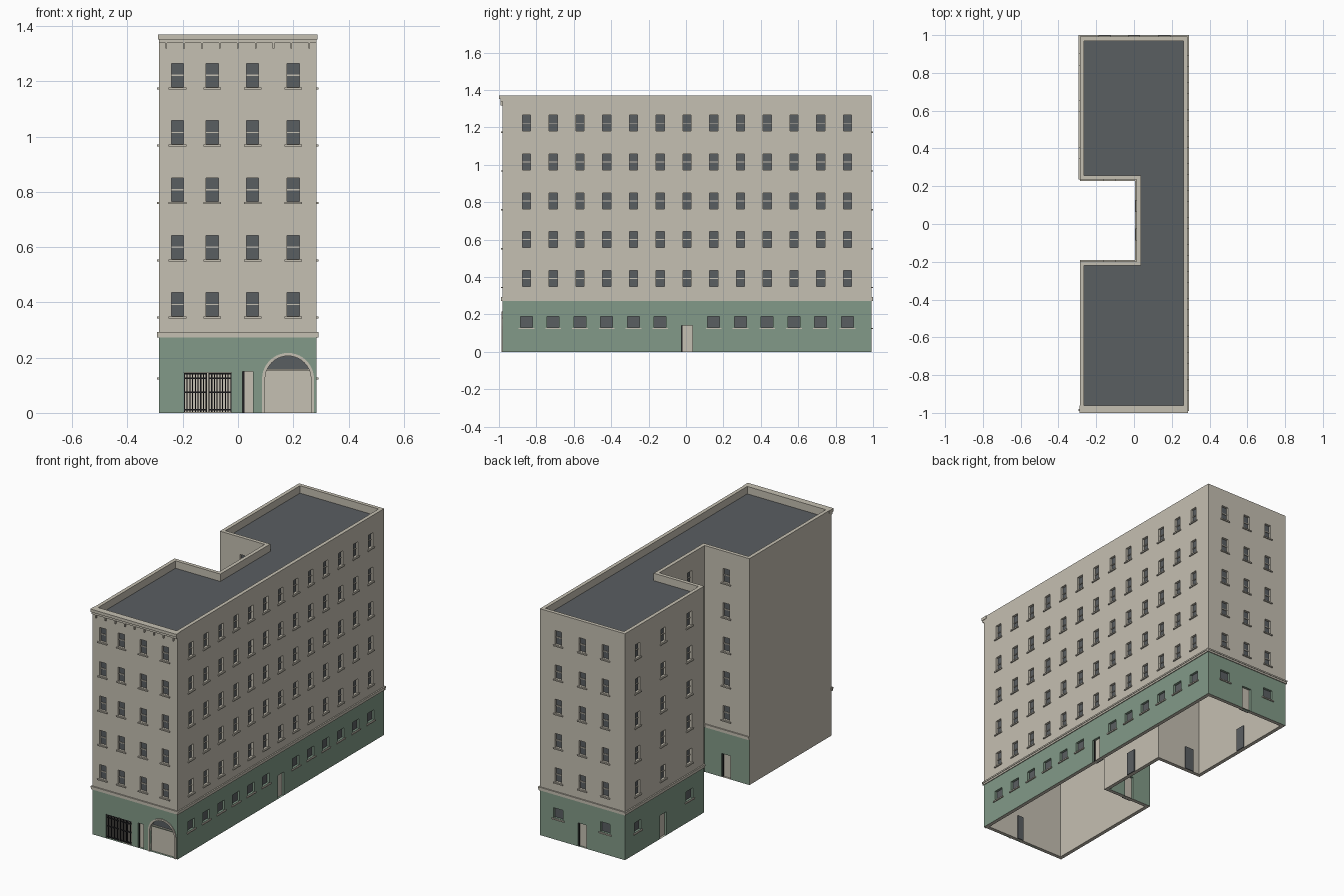
import bpy, bmesh, math
from mathutils import Vector, Matrix

cube = bpy.data.objects.get("Cube")
if cube:
    bpy.data.objects.remove(cube, do_unlink=True)


def material(name, rgb):
    m = bpy.data.materials.new(name)
    m.use_nodes = True
    m.diffuse_color = (*rgb, 1)
    bsdf = m.node_tree.nodes["Principled BSDF"]
    bsdf.inputs["Base Color"].default_value = (*rgb, 1)
    bsdf.inputs["Roughness"].default_value = 0.9
    return m


STONE, GREEN, SLATE, IRON = range(4)
MATS = [material("warm stone", (0.56, 0.525, 0.445)),
        material("sage green", (0.223, 0.323, 0.246)),
        material("dark slate", (0.102, 0.112, 0.12)),
        material("black iron", (0.015, 0.015, 0.017))]

TOP, ROOF, BELT, THICK, DEPTH = 1.37, 1.325, 0.275, 0.022, 0.014
UP = Vector((0, 0, 1))
parts = {}


def part(name):
    if name not in parts:
        parts[name] = bmesh.new()
    return parts[name]


def face(name, pts, mat):
    bm = part(name)
    bm.faces.new([bm.verts.new(p) for p in pts]).material_index = mat


class Wall:
    """Local frame: s runs along the wall, z is up, o points outward."""

    def __init__(self, p, q):
        self.p, self.q = Vector((*p, 0)), Vector((*q, 0))
        self.d = (self.q - self.p).normalized()
        self.n = self.d.cross(UP)
        self.length = (self.q - self.p).length
        self.axis = 0 if abs(self.d.x) > 0.5 else 1
        self.holes = []

    def s(self, coord):
        return abs(coord - self.p[self.axis])

    def at(self, s, z, o=0):
        return self.p + self.d * s + UP * z + self.n * o

    def box(self, name, s0, s1, z0, z1, o0, o1, mat=STONE):
        m = Matrix((self.d * (s1 - s0), -self.n * (o1 - o0), UP * (z1 - z0)))
        m = m.transposed().to_4x4()
        m.translation = self.at((s0 + s1) / 2, (z0 + z1) / 2, (o0 + o1) / 2)
        made = bmesh.ops.create_cube(part(name), size=1, matrix=m)
        for f in {f for v in made["verts"] for f in v.link_faces}:
            f.material_index = mat

    def hole(self, s0, s1, z0, z1, mat):
        self.holes.append((s0, s1, z0, z1, mat))

    def window(self, coord, z, w=0.044, h=0.085, sash=True):
        c = self.s(coord)
        s0, s1 = c - w / 2, c + w / 2
        self.hole(s0, s1, z, z + h, SLATE)
        self.box("window_sills", s0 - 0.01, s1 + 0.01, z - 0.009, z - 0.002, -0.002, 0.007)
        if sash:
            self.box("sash_bars", s0, s1, z + h / 2 - 0.003, z + h / 2 + 0.002, -DEPTH, -0.009)

    def column(self, coord):
        for i in range(5):
            self.window(coord, 0.35 + 0.2075 * i)

    def low_window(self, coord):
        self.window(coord, 0.13, 0.064, 0.06, False)

    def door(self, coord, w=0.06, h=0.142):
        c = self.s(coord)
        s0, s1 = c - w / 2, c + w / 2
        self.hole(s0, s1, 0, h, STONE)
        self.box("door_gaps", s0, s0 + 0.006, 0, h, -DEPTH, -0.009, IRON)
        self.box("door_backs", s0, s1, 0, h, -THICK - 0.006, -THICK, SLATE)

    def build(self, base):
        """Gridded wall skin with recessed openings."""
        hs = self.holes
        ss = sorted({0, self.length, *[h[0] for h in hs], *[h[1] for h in hs]})
        zs = sorted({0, BELT, TOP, *[h[2] for h in hs], *[h[3] for h in hs]})
        for a, b in zip(ss, ss[1:]):
            for c, e in zip(zs, zs[1:]):
                s, z, o = (a + b) / 2, (c + e) / 2, 0
                mat = base if z < BELT else STONE
                if any(h[0] < s < h[1] and h[2] < z < h[3] for h in hs):
                    continue
                face("walls", [self.at(a, c), self.at(b, c), self.at(b, e), self.at(a, e)], mat)
        for a, b, c, e, mat in hs:
            ring = [(a, c), (b, c), (b, e), (a, e)]
            face("opening_panels", [self.at(*p, -DEPTH) for p in ring], mat)
            for p, q in zip(ring, ring[1:] + ring[:1]):
                face("opening_reveals", [self.at(*p), self.at(*p, -DEPTH),
                                         self.at(*q, -DEPTH), self.at(*q)],
                     base if e < BELT else STONE)


# Footprint: long block with a light court on one side
X0, X1, Y0, Y1 = -0.286, 0.284, -0.982, 0.992
CX, CY0, CY1 = 0.014, -0.198, 0.235
plan = [(X0, Y0), (X1, Y0), (X1, Y1), (X0, Y1), (X0, CY1), (CX, CY1), (CX, CY0), (X0, CY0)]
walls = [Wall(p, q) for p, q in zip(plan, plan[1:] + plan[:1])]
front, side, back, rear_flank, court_north, court_mid, court_south, party = walls

# Windows and doors of each wall
for x in (-0.219, -0.093, 0.053, 0.2):
    front.column(x)
front.door(0.036, 0.038, 0.15)
for i in range(-6, 7):
    y = 0.005 + 0.143 * i
    side.column(y)
    if i:
        side.low_window(y)
side.door(0.005)
for wall, spots in ((back, (0.16, 0, -0.155)), (rear_flank, (0.87, 0.625, 0.375))):
    for c in spots:
        wall.column(c)
    wall.low_window(spots[0])
    wall.door(spots[1])
    wall.low_window(spots[2])
for wall, spots, door in ((court_north, [-0.13], -0.19), (court_south, [-0.13], -0.13),
                          (court_mid, [-0.055, 0.095], 0.02)):
    for c in spots:
        wall.column(c)
    wall.door(door)

# Arched carriage entrance with curved trim
R, SPRING, LINTEL, RT = 0.083, 0.123, 0.157, 0.094
ac = front.s(0.181)
front.hole(ac - R, ac + R, 0, LINTEL, STONE)
front.hole(ac - R, ac + R, LINTEL, SPRING + R, SLATE)
front.box("arch_lintel", ac - R, ac + R, LINTEL - 0.005, LINTEL + 0.002, -DEPTH, -0.006)


def arc(r, a0, a1, n):
    angles = [math.radians(a0 + (a1 - a0) * i / n) for i in range(n + 1)]
    return [(ac + r * math.cos(a), SPRING + r * math.sin(a)) for a in angles]


for a0, a1, sx in ((0, 90, 1), (90, 180, -1)):
    pts = arc(R, a0, a1, 10) + [(ac + sx * R, SPRING + R)]
    face("arch_spandrels", [front.at(*p) for p in reversed(pts)], GREEN)
inner, outer = [[(ac + r, 0)] + arc(r, 0, 180, 20) + [(ac - r, 0)] for r in (R, RT)]
for i in range(len(inner) - 1):
    a, b, c, e = inner[i], outer[i], outer[i + 1], inner[i + 1]
    face("arch_trim", [front.at(*p, 0.005) for p in (a, b, c, e)], STONE)
    face("arch_trim", [front.at(*b, 0.005), front.at(*b), front.at(*c), front.at(*c, 0.005)], STONE)
    face("arch_trim", [front.at(*a, -DEPTH), front.at(*a, 0.005),
                       front.at(*e, 0.005), front.at(*e, -DEPTH)], STONE)

# Iron gates
g0, g1 = front.s(-0.196), front.s(-0.024)
front.hole(g0, g1, 0, 0.147, STONE)
half = (g1 - g0) / 2
for start in (g0, g0 + half + 0.003):
    end = start + half - 0.003
    for i in range(9):
        s = start + (end - start - 0.004) * i / 8
        front.box("gate_bars", s, s + 0.004, 0.004, 0.145, -0.009, -0.005, IRON)
    for z in (0.008, 0.072, 0.122, 0.139):
        front.box("gate_rails", start, end, z, z + 0.006, -0.01, -0.004, IRON)

# Wall skins and belt course
for w in walls:
    w.build(STONE if w is party else GREEN)
    if w is not party:
        ext = 0.007 if w in (front, side, back) else 0
        w.box("belt_course", -ext, w.length + ext, BELT - 0.002, 0.284, -0.002, 0.005)
        w.box("belt_course", -ext, w.length + ext, 0.284, 0.293, -0.002, 0.008)

# Inner faces, parapet top and open underside
inset = [Vector((*p, 0)) - (walls[i - 1].n + walls[i].n) * THICK for i, p in enumerate(plan)]
for i, w in enumerate(walls):
    a, b = inset[i], inset[(i + 1) % len(inset)]
    face("inner_walls", [b, a, a + UP * TOP, b + UP * TOP], STONE)
    face("parapet_top", [w.p + UP * TOP, w.q + UP * TOP, b + UP * TOP, a + UP * TOP], STONE)
    face("wall_footing", [w.q, w.p, a, b], STONE)
face("roof", [p + UP * ROOF for p in inset], SLATE)

# Front cornice with brackets
L = front.length
front.box("cornice", -0.003, L + 0.003, 1.352, TOP, -THICK, 0.018)
front.box("cornice", 0, L, 1.338, 1.352, -0.005, 0.011)
for i in range(9):
    s = 0.026 + (L - 0.052) * i / 8
    front.box("cornice_brackets", s - 0.003, s + 0.003, 1.318, 1.34, -0.002, 0.01)

# Turn every part into an object
for name, bm in parts.items():
    bmesh.ops.remove_doubles(bm, verts=bm.verts, dist=0.00005)
    mesh = bpy.data.meshes.new(name)
    used = sorted({f.material_index for f in bm.faces})
    for f in bm.faces:
        f.material_index = used.index(f.material_index)
    bm.to_mesh(mesh)
    bm.free()
    for k in used:
        mesh.materials.append(MATS[k])
    bpy.context.collection.objects.link(bpy.data.objects.new(name, mesh))
